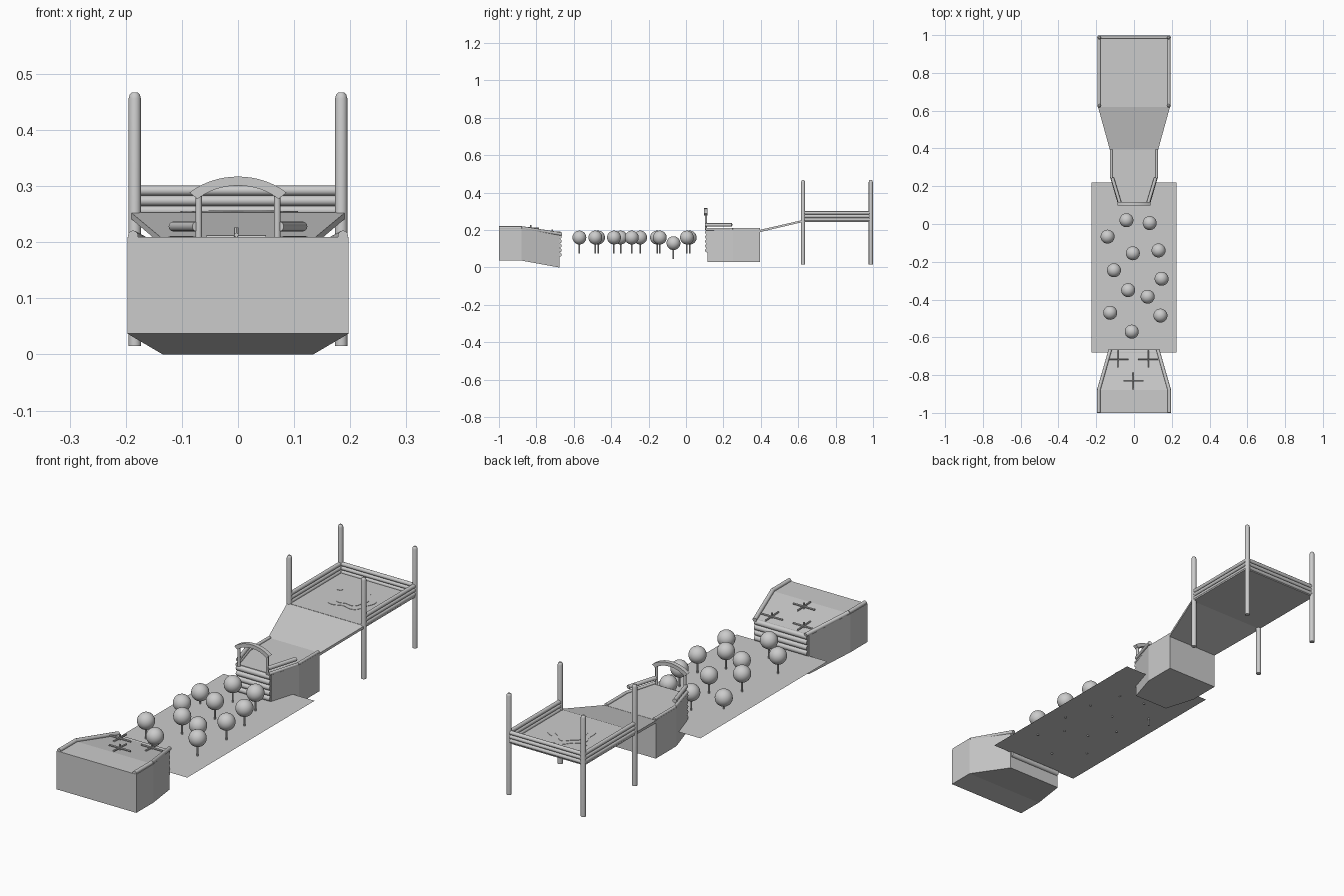
import bpy, bmesh, math
from mathutils import Vector

if "Cube" in bpy.data.objects:
    bpy.data.objects.remove(bpy.data.objects["Cube"])


def mesh_object(name, bm, smooth=False):
    bmesh.ops.recalc_face_normals(bm, faces=bm.faces)
    me = bpy.data.meshes.new(name)
    bm.to_mesh(me)
    bm.free()
    ob = bpy.data.objects.new(name, me)
    bpy.context.collection.objects.link(ob)
    if smooth:
        bpy.ops.object.select_all(action='DESELECT')
        ob.select_set(True)
        bpy.context.view_layer.objects.active = ob
        bpy.ops.object.shade_smooth_by_angle(angle=math.radians(40))
    return ob


def loft(name, stations):
    """Rectangular sections along y: (y, half width, bottom z, top z)."""
    bm = bmesh.new()
    rings = [[bm.verts.new(p) for p in ((-w, y, b), (w, y, b), (w, y, t), (-w, y, t))]
             for y, w, b, t in stations]
    for a, c in zip(rings, rings[1:]):
        for i in range(4):
            bm.faces.new((a[i], a[(i + 1) % 4], c[(i + 1) % 4], c[i]))
    bm.faces.new(rings[0])
    bm.faces.new(rings[-1])
    return mesh_object(name, bm)


def add_rod(bm, a, b, r, seg=12):
    a, b = Vector(a), Vector(b)
    d = b - a
    m = d.to_track_quat('Z', 'Y').to_matrix().to_4x4()
    m.translation = (a + b) / 2
    bmesh.ops.create_cone(bm, cap_ends=True, segments=seg, radius1=r, radius2=r,
                          depth=d.length, matrix=m)


def rods(name, items, r, seg=12):
    bm = bmesh.new()
    for a, b in items:
        add_rod(bm, a, b, r, seg)
    return mesh_object(name, bm, True)


def mirrored(paths):
    """Consecutive segments of each path on both sides of x = 0."""
    out = []
    for p in paths:
        for a, b in zip(p, p[1:]):
            for s in (1, -1):
                out.append(((s * a[0], a[1], a[2]), (s * b[0], b[1], b[2])))
    return out


# Front block with edge rails
loft("front_block", [(-1, .197, .037, .209), (-.88, .197, .037, .209), (-.677, .134, 0, .175)])
rods("front_block_rails", mirrored([[(.187, -.999, .212), (.187, -.88, .212), (.126, -.665, .178)]]), .009)

# Stacked logs facing the gap on both blocks
rods("front_block_logs", [((-.13, -.677, .165 - i * .024), (.13, -.677, .165 - i * .024))
                          for i in range(5)], .012)
rods("middle_block_logs", [((-.083, .114, .188 - i * .024), (.083, .114, .188 - i * .024))
                           for i in range(5)], .012)

# Crossed spikes lying on the front block
for i, (x, y, z) in enumerate([(-.083, -.715, .187), (.075, -.715, .187), (-.003, -.83, .209)]):
    rods(f"crossed_spikes_{i}", [((x - .053, y, z), (x + .053, y, z)),
                                 ((x, y - .045, z + .004), (x, y + .045, z)),
                                 ((x, y, z - .01), (x, y, z + .017))], .004, 8)

# Water sheet
bm = bmesh.new()
bm.faces.new([bm.verts.new(p) for p in ((-.225, -.68, .08), (.225, -.68, .08),
                                        (.225, .22, .08), (-.225, .22, .08))])
mesh_object("water_sheet", bm)

# Balls on sticks
spots = [(-.04, .02), (.083, .005), (-.14, -.067), (-.006, -.155), (.13, -.14), (-.106, -.245),
         (.146, -.29), (-.031, -.35), (.072, -.385), (-.126, -.47), (.14, -.485), (-.012, -.57)]
for i, (x, y) in enumerate(spots):
    z = .13 if i == 2 else .16
    bm = bmesh.new()
    bmesh.ops.create_uvsphere(bm, u_segments=24, v_segments=16, radius=.037)
    bmesh.ops.translate(bm, verts=bm.verts, vec=(x, y, z))
    mesh_object(f"stick_ball_{i}", bm, True)
    rods(f"ball_stick_{i}", [((x, y, z - .085), (x, y, z - .03))], .004, 8)

# Middle block with edge rails
loft("middle_block", [(.115, .085, .03, .202), (.25, .127, .03, .202), (.395, .127, .03, .202)])
rods("middle_edge_rails", mirrored([[(.078, .105, .204), (.12, .25, .204), (.12, .395, .204)]]), .007)
rods("middle_hand_rails", mirrored([[(.073, .105, .228), (.115, .245, .228)]]), .009)

# Gate: posts, cross bar and arched sign board
rods("gate_posts", mirrored([[(.07, .107, .2), (.07, .107, .292)]]), .006)
bm = bmesh.new()
rings = []
for i in range(17):
    x = -1 + i / 8
    ang = x * math.radians(45)
    ring = []
    for r, y in ((.102, .097), (.122, .097), (.122, .116), (.102, .116)):
        # Flattened arc
        ring.append(bm.verts.new((r * math.sin(ang), y, .317 + (r * math.cos(ang) - .122) * .8)))
    rings.append(ring)
for a, b in zip(rings, rings[1:]):
    for k in range(4):
        bm.faces.new((a[k], a[(k + 1) % 4], b[(k + 1) % 4], b[k]))
bm.faces.new(rings[0])
bm.faces.new(rings[-1])
mesh_object("gate_arch", bm, True)

# Ramp and raised platform
loft("ramp", [(.39, .127, .188, .2), (.625, .192, .243, .254)])
loft("platform_deck", [(.62, .19, .243, .254), (.99, .19, .243, .254)])

# Corner posts with rounded tops
bm = bmesh.new()
for x in (-.184, .184):
    for y in (.626, .988):
        prof = [(.011, .015), (.011, .456), (.009, .463), (.005, .467)]
        rings = [[bm.verts.new((x + r * math.cos(k * math.pi / 8), y + r * math.sin(k * math.pi / 8), z))
                  for k in range(16)] for r, z in prof]
        for a, b in zip(rings, rings[1:]):
            for k in range(16):
                bm.faces.new((a[k], a[(k + 1) % 16], b[(k + 1) % 16], b[k]))
        bm.faces.new(rings[0])
        bm.faces.new(rings[-1])
mesh_object("platform_posts", bm, True)

# Log walls on three sides
logs = []
for z in (.256, .274, .292):
    logs += mirrored([[(.184, .626, z), (.184, .988, z)]])
    logs.append(((-.184, .988, z), (.184, .988, z)))
rods("platform_log_walls", logs, .009)


# Flat puddles on the deck
def puddle(name, cx, cy, r, z, wob):
    bm = bmesh.new()
    pts = []
    for i in range(48):
        a = i * math.tau / 48
        q = r * (1 + wob * math.sin(5 * a) + wob * .6 * math.cos(3 * a + 1))
        pts.append(bm.verts.new((cx + q * math.cos(a), cy + q * math.sin(a), z)))
    f = bm.faces.new(pts)
    ext = bmesh.ops.extrude_face_region(bm, geom=[f])
    bmesh.ops.translate(bm, verts=[v for v in ext['geom'] if isinstance(v, bmesh.types.BMVert)],
                        vec=(0, 0, -.003))
    mesh_object(name, bm)


puddle("puddle_outer", .01, .8, .09, .2555, .12)
puddle("puddle_inner", .01, .8, .062, .257, .1)
puddle("puddle_drop", -.09, .85, .012, .2555, .1)
